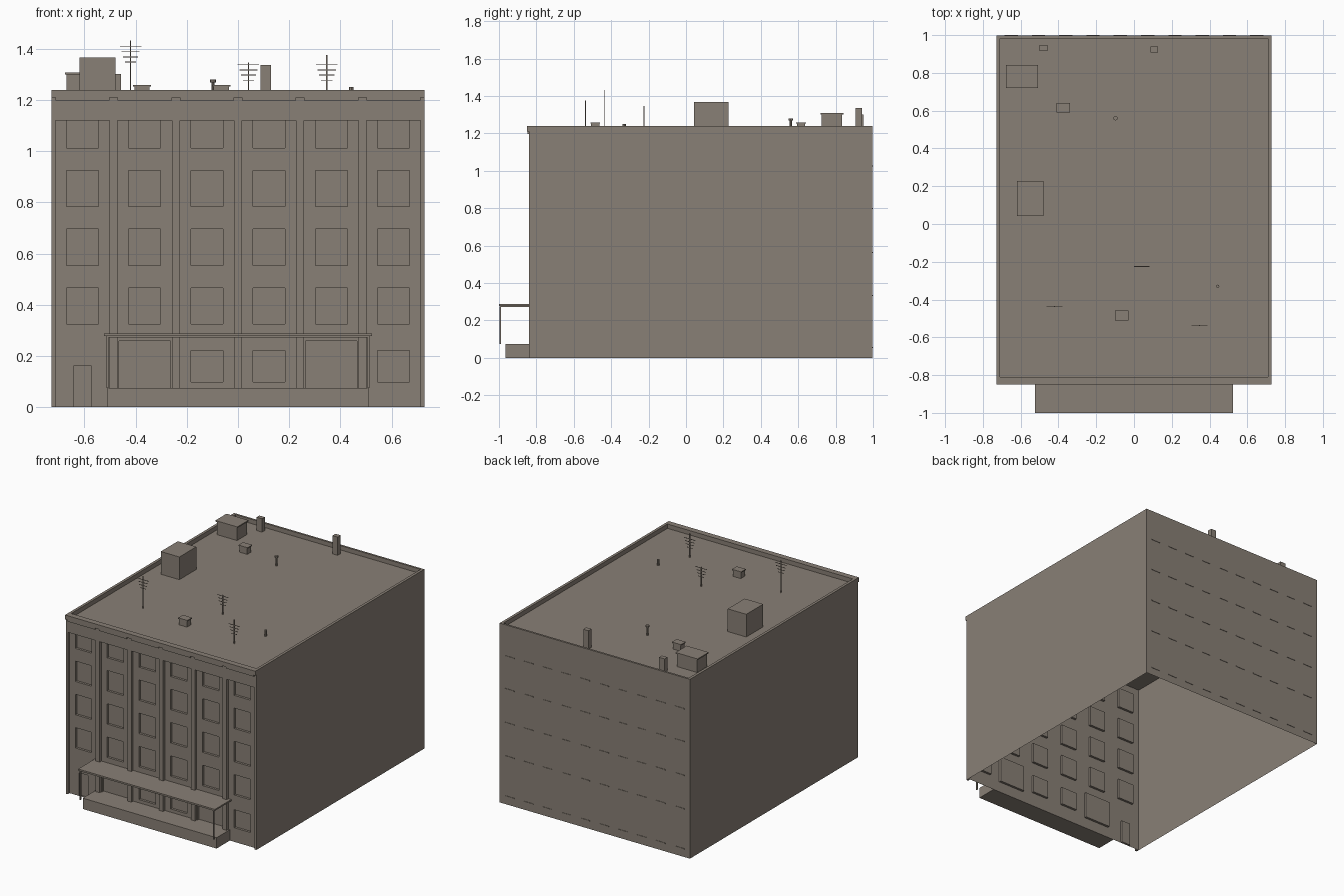
import bpy, bmesh, math

if "Cube" in bpy.data.objects:
    bpy.data.objects.remove(bpy.data.objects["Cube"])

stone = bpy.data.materials.new("warm_grey_stone")
stone.diffuse_color = (0.25, 0.215, 0.18, 1)
stone.use_nodes = True
stone.node_tree.nodes["Principled BSDF"].inputs["Base Color"].default_value = stone.diffuse_color

X, BACK, FRONT, BAY = 0.728, 0.997, -0.84, -0.82   # half width and wall planes
ROOF, TOP, BAY_TOP = 1.21, 1.24, 1.12


def finish(name, bm):
    me = bpy.data.meshes.new(name)
    bm.to_mesh(me)
    bm.free()
    me.materials.append(stone)
    ob = bpy.data.objects.new(name, me)
    bpy.context.collection.objects.link(ob)
    return ob


def add_quad(bm, *pts):
    bm.faces.new([bm.verts.new(p) for p in pts])


def add_box(bm, x0, x1, y0, y1, z0, z1):
    v = [bm.verts.new((x, y, z)) for z in (z0, z1)
         for x, y in ((x0, y0), (x1, y0), (x1, y1), (x0, y1))]
    for f in ((3, 2, 1, 0), (4, 5, 6, 7), (0, 1, 5, 4),
              (1, 2, 6, 5), (2, 3, 7, 6), (3, 0, 4, 7)):
        bm.faces.new([v[i] for i in f])


def boxes(name, *dims):
    bm = bmesh.new()
    for d in dims:
        add_box(bm, *d)
    return finish(name, bm)


def tube(name, x, y, *sections):
    """Stacked eight-sided cylinders given as (radius, bottom, top)."""
    bm = bmesh.new()
    for r, z0, z1 in sections:
        made = bmesh.ops.create_cone(bm, cap_ends=True, segments=8,
                                     radius1=r, radius2=r, depth=z1 - z0)
        bmesh.ops.translate(bm, verts=made["verts"], vec=(x, y, (z0 + z1) / 2))
    return finish(name, bm)


# Side walls, back wall and roof: open-bottomed shell
bm = bmesh.new()
add_quad(bm, (X, FRONT, 0), (X, BACK, 0), (X, BACK, ROOF), (X, FRONT, ROOF))
add_quad(bm, (-X, BACK, 0), (-X, FRONT, 0), (-X, FRONT, ROOF), (-X, BACK, ROOF))
add_quad(bm, (X, BACK, 0), (-X, BACK, 0), (-X, BACK, ROOF), (X, BACK, ROOF))
add_quad(bm, (-X, FRONT, ROOF), (X, FRONT, ROOF), (X, BACK, ROOF), (-X, BACK, ROOF))
finish("outer_shell", bm)

# Front wall with recessed windows and doors, one strip per column
PITCH, HALF, RECESS = 0.243, 0.0625, 0.016
centres = [(i - 2.5) * PITCH for i in range(6)]
upper = [(HALF, z, z + 0.141) for z in (0.324, 0.554, 0.784, 1.013)]
ground = {0: (0.035, 0, 0.16), 1: (0.1, 0.075, 0.258), 4: (0.1, 0.075, 0.258)}
bm = bmesh.new()


def front(x0, x1, z0, z1, y=BAY):
    if z1 > z0:
        add_quad(bm, (x0, y, z0), (x1, y, z0), (x1, y, z1), (x0, y, z1))


for i, c in enumerate(centres):
    left, right, z = c - PITCH / 2, c + PITCH / 2, 0
    left, right = max(left, -X), min(right, X)
    for half, z0, z1 in [ground.get(i, (HALF, 0.0975, 0.222))] + upper:
        a, b, d = c - half, c + half, BAY + RECESS
        front(left, right, z, z0)
        front(left, a, z0, z1)
        front(b, right, z0, z1)
        front(a, b, z0, z1, d)
        add_quad(bm, (a, BAY, z0), (a, d, z0), (a, d, z1), (a, BAY, z1))
        add_quad(bm, (b, d, z0), (b, BAY, z0), (b, BAY, z1), (b, d, z1))
        add_quad(bm, (a, BAY, z0), (b, BAY, z0), (b, d, z0), (a, d, z0))
        add_quad(bm, (a, d, z1), (b, d, z1), (b, BAY, z1), (a, BAY, z1))
        z = z1
    front(left, right, z, ROOF)
finish("front_wall", bm)

# Pilasters between the bays, plus the frieze above them
edges = [(c - 0.106, c + 0.106) for c in centres]
gaps = [(-X, edges[0][0])] + [(edges[i][1], edges[i + 1][0]) for i in range(5)]
gaps.append((edges[5][1], X))
boxes("pilasters", *[(a, b, FRONT, BAY, 0, BAY_TOP) for a, b in gaps])
boxes("frieze", (-X, X, FRONT, BAY, BAY_TOP, ROOF))
boxes("cornice_blocks", *[(a, b, -0.847, FRONT, 1.198, ROOF) for a, b in edges])

# Parapet around the roof, with the front run overhanging as a cornice
boxes("parapet",
      (-X, X, -0.85, -0.81, ROOF, TOP),
      (-X, X, 0.983, BACK, ROOF, TOP),
      (-X, -0.709, -0.81, 0.983, ROOF, TOP),
      (0.709, X, -0.81, 0.983, ROOF, TOP))

# Thin ledges on the back wall
boxes("back_ledges",
      *[(x - 0.035, x + 0.035, BACK, 1.0, z, z + 0.006)
        for z in (0.053, 0.33, 0.561, 0.795, 1.022)
        for x in [-0.65 + 1.3 * k / 9 for k in range(10)]])

# Entrance platform, canopy and posts
boxes("entrance_platform", (-0.512, 0.512, -0.965, BAY, 0, 0.075))
boxes("canopy", (-0.523, 0.523, -1.0, BAY, 0.277, 0.287),
      (-0.513, 0.513, -0.994, BAY, 0.272, 0.277))
boxes("canopy_posts", *[(s * 0.51 - 0.004, s * 0.51 + 0.004, -0.997, -0.989, 0.075, 0.275)
                        for s in (-1, 1)])

# Roof huts, vents and chimneys
boxes("large_roof_hut", (-0.62, -0.478, 0.042, 0.227, ROOF, 1.367))
boxes("small_roof_hut", (-0.67, -0.515, 0.725, 0.835, ROOF, 1.3),
      (-0.677, -0.509, 0.719, 0.841, 1.3, 1.308))
for name, x, y in (("rear_vent", -0.375, 0.615), ("front_vent", -0.065, -0.485)):
    boxes(name, (x - 0.03, x + 0.03, y - 0.022, y + 0.022, ROOF, 1.252),
          (x - 0.035, x + 0.035, y - 0.026, y + 0.026, 1.252, 1.259))
boxes("left_chimney", (-0.5, -0.458, 0.917, 0.948, ROOF, 1.302))
boxes("right_chimney", (0.088, 0.128, 0.907, 0.94, ROOF, 1.336))
tube("tall_pipe", -0.098, 0.56, (0.006, ROOF, 1.268), (0.012, 1.268, 1.28))
tube("short_pipe", 0.443, -0.33, (0.009, ROOF, 1.25))

# Roof antennas: mast with crossbars that shorten downwards
for name, x, y, top, first in (("left_antenna", -0.42, -0.437, 1.433, 1.407),
                               ("middle_antenna", 0.041, -0.225, 1.346, 1.336),
                               ("right_antenna", 0.347, -0.537, 1.376, 1.336)):
    bars = [(x - w, x + w, y - 0.0015, y + 0.0015, first - k * 0.02, first - k * 0.02 + 0.003)
            for k, w in enumerate((0.042, 0.036, 0.03, 0.022))]
    boxes(name, (x - 0.0025, x + 0.0025, y - 0.0025, y + 0.0025, ROOF, top), *bars)
